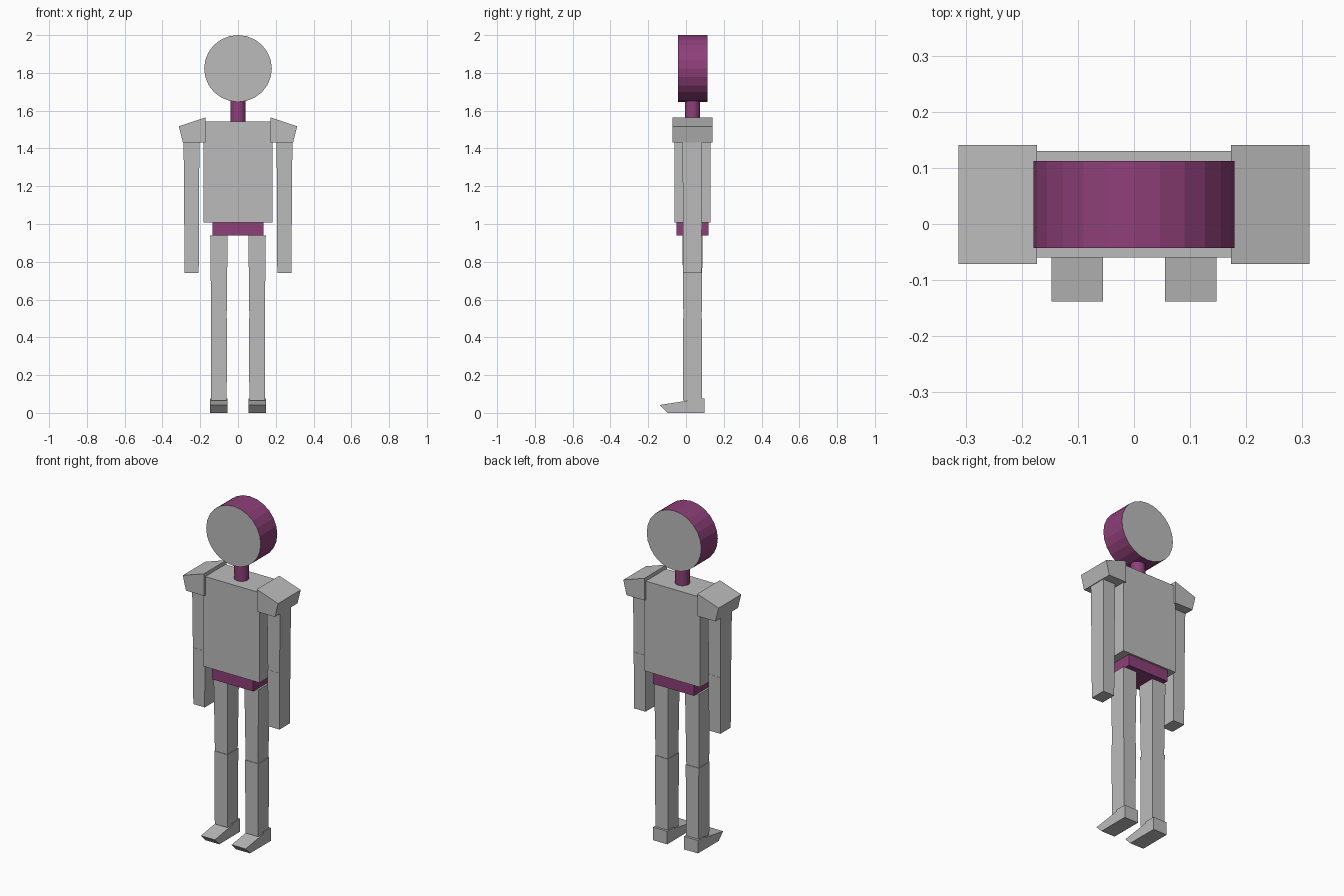
import bpy, bmesh, math

if "Cube" in bpy.data.objects:
    bpy.data.objects.remove(bpy.data.objects["Cube"])


def material(name, rgb):
    m = bpy.data.materials.new(name)
    m.diffuse_color = (*rgb, 1)
    m.use_nodes = True
    m.node_tree.nodes["Principled BSDF"].inputs["Base Color"].default_value = m.diffuse_color
    return m


GREY = material("light grey", (0.50, 0.50, 0.50))
PURPLE = material("purple", (0.27, 0.05, 0.19))


def finish(bm, name, mat):
    bmesh.ops.recalc_face_normals(bm, faces=bm.faces)
    me = bpy.data.meshes.new(name)
    bm.to_mesh(me)
    bm.free()
    me.materials.append(mat)
    ob = bpy.data.objects.new(name, me)
    bpy.context.collection.objects.link(ob)
    return ob


def loft(name, mat, rings):
    """Closed solid bridging two matching rings of points."""
    bm = bmesh.new()
    a, b = [[bm.verts.new(p) for p in ring] for ring in rings]
    n = len(a)
    bm.faces.new(a)
    bm.faces.new(b)
    for i in range(n):
        j = (i + 1) % n
        bm.faces.new((a[i], a[j], b[j], b[i]))
    return finish(bm, name, mat)


def block(name, mat, x, y, z, taper=0.0):
    """Box from ranges; taper insets the bottom end."""
    def ring(h, t):
        return [(x[0] + t, y[0] + t, h), (x[1] - t, y[0] + t, h),
                (x[1] - t, y[1] - t, h), (x[0] + t, y[1] - t, h)]
    return loft(name, mat, [ring(z[0], taper), ring(z[1], 0)])


def circle(r, n):
    return [(r * math.cos(math.tau * i / n), r * math.sin(math.tau * i / n)) for i in range(n)]


# Head disc and neck
loft("head", PURPLE, [[(a * 1.012, y, 1.823 + b) for a, b in circle(0.177, 24)]
                      for y in (-0.0425, 0.1125)])
# Flat head caps are grey
head = bpy.data.objects["head"]
head.data.materials.append(GREY)
for f in head.data.polygons:
    if abs(f.normal.y) > 0.9:
        f.material_index = 1
loft("neck", PURPLE, [[(a, 0.034 + b, z) for a, b in circle(0.04, 24)] for z in (1.53, 1.66)])

# Trunk
block("torso", GREY, (-0.183, 0.183), (-0.06, 0.13), (1.008, 1.543))
block("hips", PURPLE, (-0.135, 0.135), (-0.05, 0.119), (0.94, 1.008))

SHOULDER = [(0.173, 1.432), (0.292, 1.432), (0.313, 1.517), (0.173, 1.564)]
FOOT = [(-0.138, 0.042), (-0.097, 0), (0.098, 0), (0.098, 0.077), (0.03, 0.077), (0.03, 0.068)]


def pair(lo, hi, s):
    return tuple(sorted((lo * s, hi * s)))


# Limbs on both sides
for side, s in (("left", 1), ("right", -1)):
    loft(side + "_shoulder", GREY, [[(x * s, y, z) for x, z in SHOULDER] for y in (-0.071, 0.141)])
    block(side + "_upper_arm", GREY, pair(0.204, 0.288, s), (-0.019, 0.086), (1.075, 1.435), 0.003)
    block(side + "_forearm", GREY, pair(0.206, 0.285, s), (-0.017, 0.084), (0.74, 1.075), 0.002)
    block(side + "_thigh", GREY, pair(0.055, 0.147, s), (-0.019, 0.088), (0.5, 0.94), 0.005)
    block(side + "_shin", GREY, pair(0.058, 0.144, s), (-0.017, 0.086), (0.066, 0.5), 0.002)
    loft(side + "_foot", GREY, [[(x * s, y, z) for y, z in FOOT] for x in (0.055, 0.147)])
